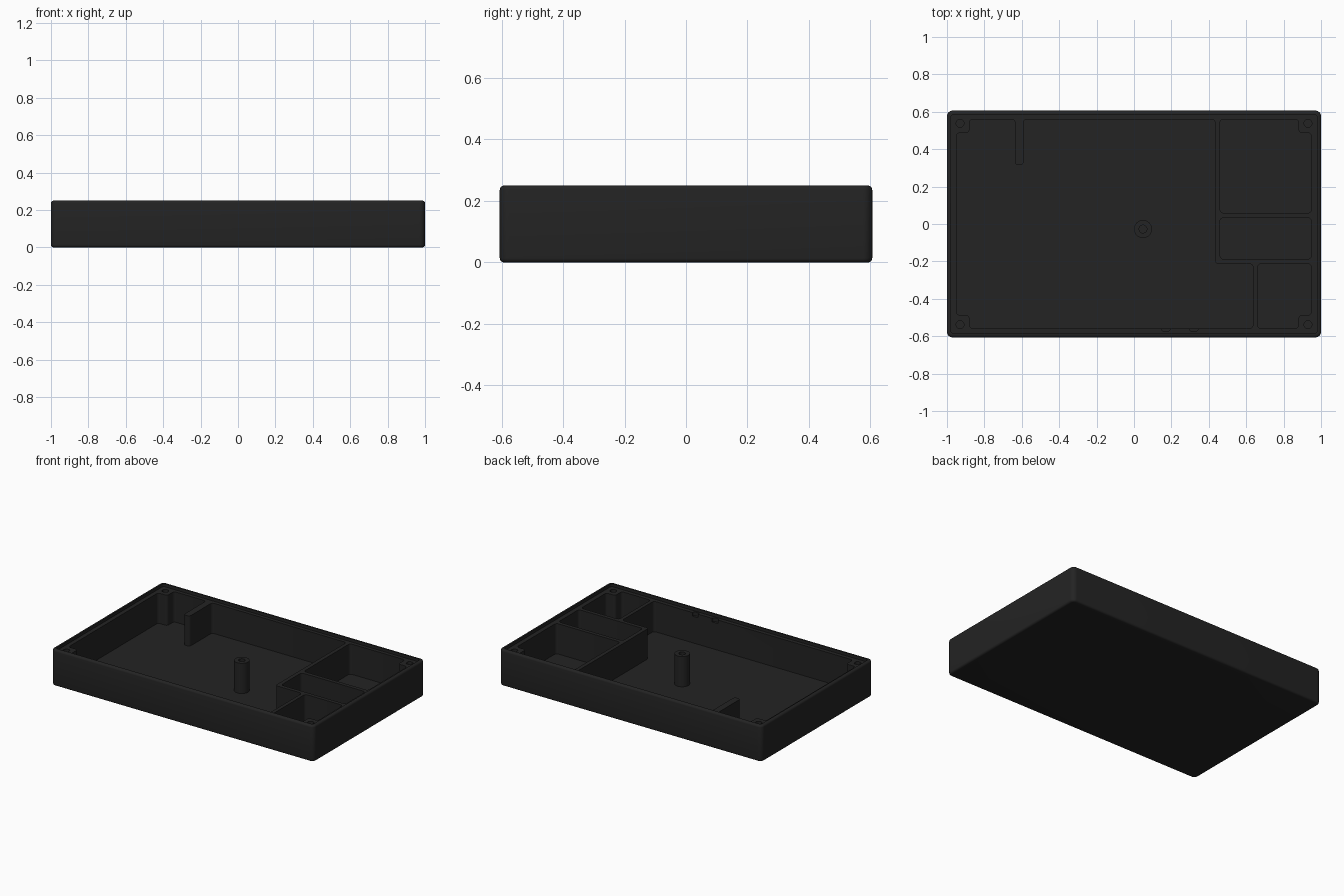
import bpy, bmesh, math
from mathutils import Vector

if "Cube" in bpy.data.objects:
    bpy.data.objects.remove(bpy.data.objects["Cube"])

H = 0.25        # total height
FLOOR = 0.022   # floor thickness
LEDGE = 0.23    # top of walls inside the raised rim

plastic = bpy.data.materials.new("black_plastic")
plastic.diffuse_color = (0.017, 0.017, 0.017, 1)
plastic.use_nodes = True
plastic.node_tree.nodes["Principled BSDF"].inputs["Base Color"].default_value = plastic.diffuse_color


def rounded(points, radius, steps=5):
    """Round every corner of a polygon with a circular arc."""
    out = []
    n = len(points)
    for i in range(n):
        p = Vector(points[i])
        a = (Vector(points[i - 1]) - p).normalized()
        b = (Vector(points[(i + 1) % n]) - p).normalized()
        half = a.angle(b) / 2
        centre = p + (a + b).normalized() * radius / math.sin(half)
        start = p + a * radius / math.tan(half) - centre
        end = p + b * radius / math.tan(half) - centre
        sweep = start.angle_signed(end)
        for k in range(steps + 1):
            t = -sweep * k / steps
            out.append((centre.x + start.x * math.cos(t) - start.y * math.sin(t),
                        centre.y + start.x * math.sin(t) + start.y * math.cos(t)))
    return out


def rect(x0, y0, x1, y1):
    return [(x0, y0), (x1, y0), (x1, y1), (x0, y1)]


def circle(x, y, r, n=24):
    return [(x + r * math.cos(2 * math.pi * i / n),
             y + r * math.sin(2 * math.pi * i / n)) for i in range(n)]


def prism(name, outline, z0, z1):
    bm = bmesh.new()
    face = bm.faces.new([bm.verts.new((x, y, z0)) for x, y in outline])
    top = bmesh.ops.extrude_face_region(bm, geom=[face])["geom"]
    bmesh.ops.translate(bm, vec=(0, 0, z1 - z0),
                        verts=[v for v in top if isinstance(v, bmesh.types.BMVert)])
    bmesh.ops.recalc_face_normals(bm, faces=bm.faces)
    mesh = bpy.data.meshes.new(name)
    bm.to_mesh(mesh)
    bm.free()
    mesh.materials.append(plastic)
    ob = bpy.data.objects.new(name, mesh)
    bpy.context.collection.objects.link(ob)
    return ob


def apply(ob, mod):
    bpy.context.view_layer.objects.active = ob
    bpy.ops.object.modifier_apply(modifier=mod.name)


def cut(ob, outline, z0, z1):
    cutter = prism("cutter", outline, z0, z1)
    cutter.hide_render = True
    mod = ob.modifiers.new("cut", 'BOOLEAN')
    mod.operation = 'DIFFERENCE'
    mod.solver = 'EXACT'
    mod.object = cutter
    apply(ob, mod)
    bpy.data.objects.remove(cutter)


def smooth(ob):
    bpy.ops.object.select_all(action='DESELECT')
    ob.select_set(True)
    bpy.context.view_layer.objects.active = ob
    bpy.ops.object.shade_smooth_by_angle(angle=math.radians(30))


# Outer tray block with rounded corners and softened top and bottom edges
tray = prism("tray", rounded(rect(-1, -0.606, 1, 0.606), 0.03, 8), 0, H)
bevel = tray.modifiers.new("soft_edges", 'BEVEL')
bevel.width = 0.014
bevel.segments = 4
bevel.limit_method = 'ANGLE'
bevel.angle_limit = math.radians(60)
apply(tray, bevel)

# Recess that leaves a thin raised rim
cut(tray, rounded(rect(-0.979, -0.585, 0.979, 0.585), 0.015), LEDGE, H + 0.1)

# Compartments; what remains between them are dividers, rib and corner bosses
main = [(-.95, -.487), (-.88, -.487), (-.88, -.558), (.636, -.558), (.636, -.213),
        (.433, -.213), (.433, .56), (-.59, .56), (-.59, .315), (-.636, .315),
        (-.636, .56), (-.88, .56), (-.88, .487), (-.95, .487)]
back_right = [(.46, .059), (.948, .059), (.948, .487), (.88, .487), (.88, .56), (.46, .56)]
middle_right = rect(.46, -.187, .948, .033)
front_right = [(.661, -.558), (.88, -.558), (.88, -.487), (.948, -.487),
               (.948, -.213), (.661, -.213)]
for outline in (main, back_right, middle_right, front_right):
    cut(tray, rounded(outline, 0.018), FLOOR, H + 0.1)

# Screw holes in the corner bosses
for sx in (-1, 1):
    for sy in (-1, 1):
        cut(tray, circle(sx * 0.93, sy * 0.538, 0.021), 0.06, H + 0.1)

# Two small notches in the front wall
for x in (0.17, 0.32):
    cut(tray, rounded(rect(x - 0.022, -0.574, x + 0.022, -0.54), 0.012), 0.205, H + 0.1)
smooth(tray)

# Hollow support post on the floor
post = prism("support_post", circle(0.048, -0.027, 0.048, 32), FLOOR - 0.005, LEDGE)
cut(post, circle(0.048, -0.027, 0.021), 0.06, H + 0.1)
smooth(post)
